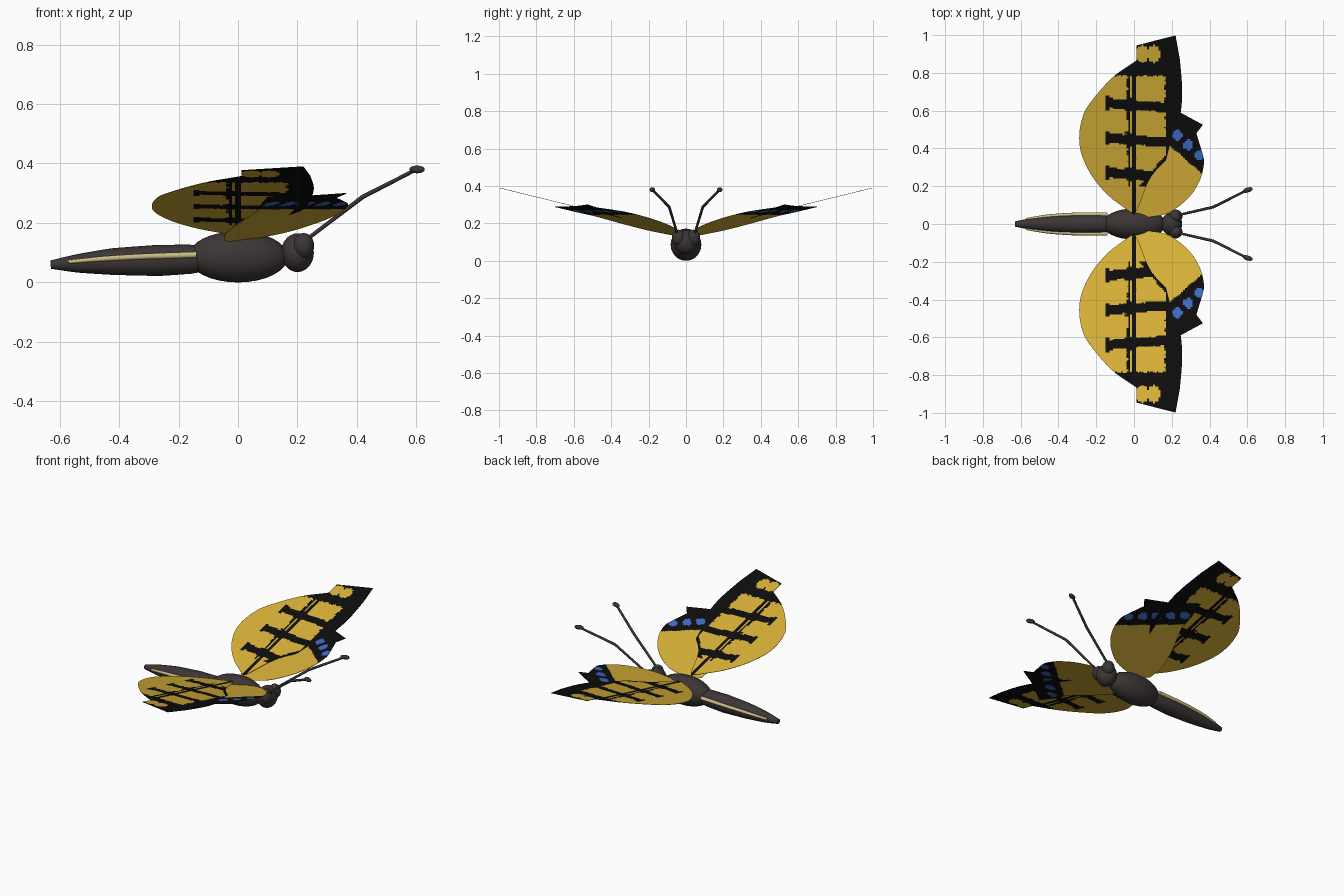
import bpy, bmesh, math
from mathutils import Vector

if "Cube" in bpy.data.objects:
    bpy.data.objects.remove(bpy.data.objects["Cube"])


def material(name, rgb):
    m = bpy.data.materials.new(name)
    m.diffuse_color = (*rgb, 1)
    m.use_nodes = True
    m.node_tree.nodes["Principled BSDF"].inputs["Base Color"].default_value = m.diffuse_color
    return m


YELLOW = material("wing_yellow", (0.70, 0.45, 0.04))
BLACK = material("wing_black", (0.004, 0.004, 0.004))
BLUE = material("spot_blue", (0.05, 0.15, 0.58))
BODY = material("body_charcoal", (0.045, 0.036, 0.036))
PALE = material("stripe_pale_yellow", (0.60, 0.50, 0.22))


def ellipsoid(name, loc, scale, mat, rot=(0, 0, 0)):
    bpy.ops.mesh.primitive_uv_sphere_add(segments=32, ring_count=16, radius=1,
                                         location=loc, rotation=rot)
    o = bpy.context.object
    o.name, o.scale = name, scale
    o.data.materials.append(mat)
    bpy.ops.object.shade_smooth()
    return o


def tube(name, points, radii, mat, smooth_path=False):
    cu = bpy.data.curves.new(name, 'CURVE')
    cu.dimensions, cu.bevel_depth = '3D', 1.0
    cu.bevel_resolution, cu.use_fill_caps = 3, True
    pts = spline(points, 6) if smooth_path else [Vector(p) for p in points]
    sp = cu.splines.new('POLY')
    sp.points.add(len(pts) - 1)
    for i, p in enumerate(pts):
        t = i / (len(pts) - 1) * (len(radii) - 1)
        k = min(int(t), len(radii) - 2)
        sp.points[i].co = (*p, 1)
        sp.points[i].radius = radii[k] + (radii[k + 1] - radii[k]) * (t - k)
    cu.materials.append(mat)
    o = bpy.data.objects.new(name, cu)
    bpy.context.collection.objects.link(o)
    return o


def spline(points, steps):
    """Smooth path through the points."""
    p = [Vector(q) for q in points]
    p = [2 * p[0] - p[1]] + p + [2 * p[-1] - p[-2]]
    out = []
    for i in range(1, len(p) - 2):
        a, b, c, d = p[i - 1:i + 3]
        for k in range(steps):
            t = k / steps
            out.append(0.5 * (2 * b + (c - a) * t + (2 * a - 5 * b + 4 * c - d) * t * t
                              + (3 * b - a - 3 * c + d) * t ** 3))
    return out + [p[-2]]


def wing(name, outline, height, pattern, side):
    """Flat outline cut into fine cells, tilted, and coloured by a rule."""
    bm = bmesh.new()
    face = bm.faces.new([bm.verts.new((p[0], p[1], 0)) for p in outline])
    bmesh.ops.triangulate(bm, faces=[face])
    for axis, lo, hi in ((0, -0.30, 0.40), (1, 0.03, 1.0)):
        n = Vector((1, 0, 0)) if axis == 0 else Vector((0, 1, 0))
        step = 0.01
        for i in range(int((hi - lo) / step) + 1):
            bmesh.ops.bisect_plane(bm, geom=bm.verts[:] + bm.edges[:] + bm.faces[:],
                                   plane_co=n * (lo + i * step), plane_no=n, dist=1e-6)
    for f in bm.faces:
        c = f.calc_center_median()
        f.material_index = pattern(c.x, c.y)
    for v in bm.verts:
        v.co = (v.co.x, v.co.y * side, height(v.co.x, v.co.y))
    bm.normal_update()
    down = [f for f in bm.faces if f.normal.z < 0]
    bmesh.ops.reverse_faces(bm, faces=down)
    me = bpy.data.meshes.new(name)
    bm.to_mesh(me)
    bm.free()
    for m in (YELLOW, BLACK, BLUE):
        me.materials.append(m)
    o = bpy.data.objects.new(name, me)
    bpy.context.collection.objects.link(o)
    s = o.modifiers.new("thickness", 'SOLIDIFY')
    s.thickness, s.offset = 0.002, 0


# Forewing: rounded rear edge, squared tip, black-edged front
fore_outline = spline([(0.0, 0.05), (-0.05, 0.085), (-0.14, 0.155), (-0.22, 0.25), (-0.275, 0.36),
                       (-0.29, 0.455), (-0.277, 0.55), (-0.24, 0.63), (-0.12, 0.77), (0.012, 0.865)], 5)
fore_outline += spline([(0.012, 0.945), (0.22, 0.998)], 1)
fore_outline += spline([(0.243, 0.87), (0.255, 0.71), (0.245, 0.57), (0.21, 0.39),
                        (0.09, 0.25), (0.02, 0.08)], 4)


def fore_pattern(x, y):
    if y > 0.785:                                    # tip, with a pair of joined spots
        spot = any(math.hypot((x - a) / 0.035, (y - 0.9) / 0.045) < 1 for a in (0.045, 0.105))
        return 0 if spot or x < -0.12 else 1
    if y > 0.2 and x > min(0.165, 0.068 + (y - 0.25) * 0.857):
        return 1                                     # front border
    if (-0.035 < x < -0.022 and y > 0.2) or -0.012 < x < 0.012:
        return 1                                     # long vein
    for bar, end in ((0.63, 0.18), (0.445, 0.18), (0.262, 0.09)):
        half = 0.037 if abs(x + 0.02) < 0.025 or x < -0.125 else 0.026
        if -0.15 < x < end and abs(y - bar + 0.08 * x) < half:
            return 1                                 # cross bars
    return 0


# Hindwing: rounded front, pointed tail, dark band with blue spots
hind_outline = spline([(0.0, 0.035), (0.08, 0.037), (0.185, 0.06), (0.29, 0.14), (0.35, 0.235),
                       (0.37, 0.32), (0.365, 0.365)], 5)
hind_outline += spline([(0.33, 0.48), (0.365, 0.525), (0.245, 0.59), (0.10, 0.70)], 1)
hind_outline += spline([(0.075, 0.58), (0.06, 0.48), (0.0, 0.34), (-0.043, 0.2), (-0.045, 0.09)], 4)


def hind_pattern(x, y):
    u = 0.66 * x + 0.75 * (y - 0.05)
    v = 0.75 * x - 0.66 * (y - 0.05)
    if u < 0.40:
        return 0
    for k in range(5):
        if math.hypot(u - 0.467, v - 0.05 + 0.078 * k) < 0.027:
            return 2
    return 1


for side, label in ((1, "left"), (-1, "right")):
    wing("forewing_" + label, fore_outline, lambda x, y: 0.145 + 0.245 * y, fore_pattern, side)
    wing("hindwing_" + label, hind_outline,
         lambda x, y: 0.14 + 0.178 * x + 0.2 * (y - 0.05), hind_pattern, side)
    # Eye, antenna with club, pale side stripe
    ellipsoid("eye_" + label, (0.221, side * 0.04, 0.123), (0.035, 0.036, 0.043), BODY)
    tube("antenna_" + label, [(0.225, side * 0.045, 0.14), (0.42, side * 0.09, 0.288),
                              (0.60, side * 0.18, 0.38)], [0.0065, 0.0075, 0.0065], BODY)
    ellipsoid("antenna_club_" + label, (0.602, side * 0.18, 0.38), (0.027, 0.013, 0.013), BODY,
              (0, 0, side * 0.3))
    tube("side_stripe_" + label, [(-0.57, side * 0.026, 0.069), (-0.46, side * 0.041, 0.079),
                                  (-0.32, side * 0.05, 0.087), (-0.14, side * 0.051, 0.093)],
         [0.006, 0.009, 0.010, 0.011], PALE, True)

# Thorax and head
ellipsoid("thorax", (0, 0, 0.086), (0.168, 0.082, 0.086), BODY)
ellipsoid("head", (0.2, 0, 0.1), (0.055, 0.062, 0.065), BODY)

# Tapered abdomen
abdomen = tube("abdomen", [(-0.63, 0, 0.060), (-0.54, 0, 0.064), (-0.42, 0, 0.070),
                           (-0.27, 0, 0.074), (-0.16, 0, 0.078), (-0.06, 0, 0.082)],
               [0.014, 0.031, 0.045, 0.0525, 0.049, 0.035], BODY, True)
abdomen.data.bevel_resolution = 6
